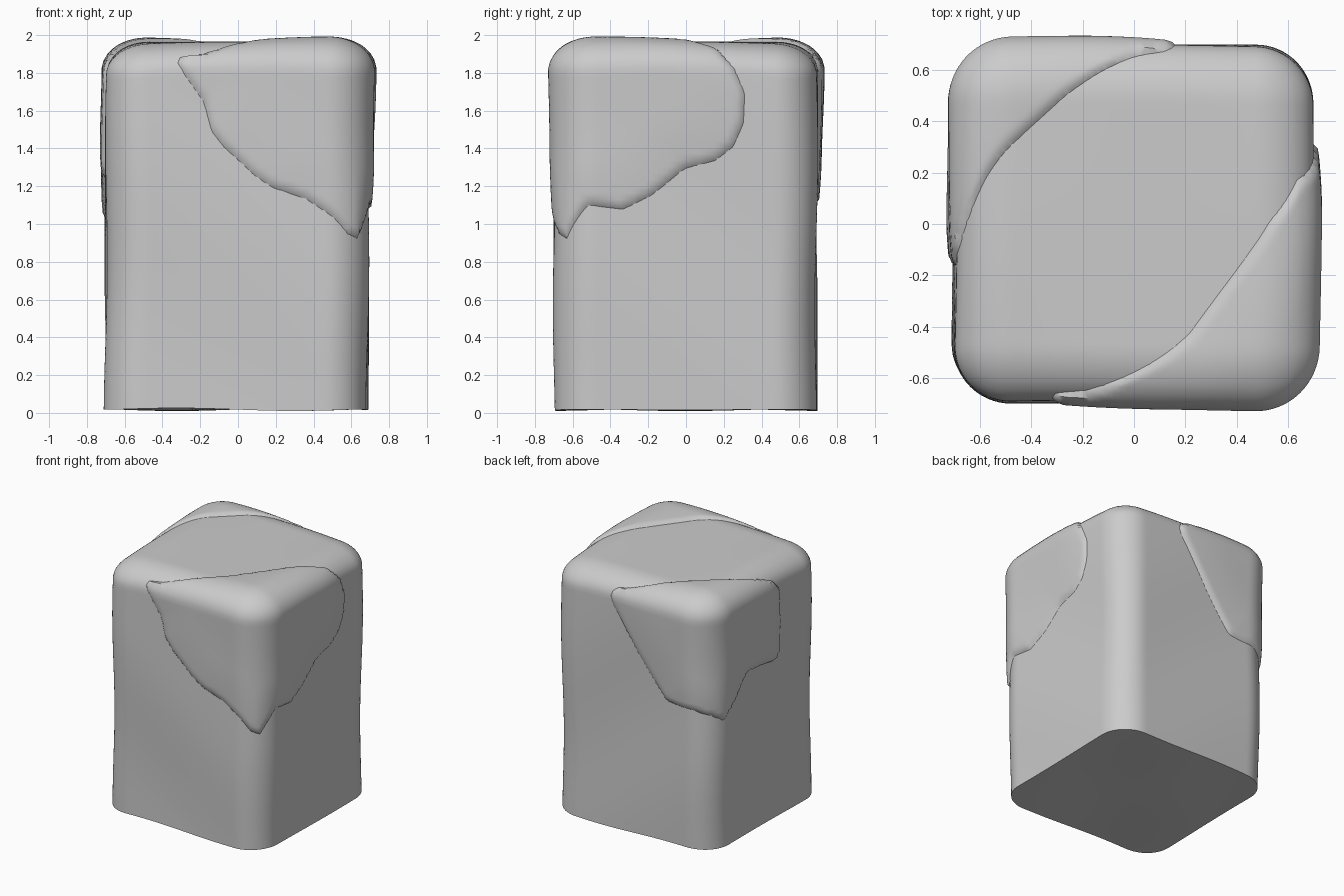
import bpy, bmesh
from math import sin, cos
from mathutils import Vector

if "Cube" in bpy.data.objects:
    bpy.data.objects.remove(bpy.data.objects["Cube"])

HALF, TOP = 0.694, 1.965
R, RZ = 0.22, 0.15      # rounding of the upright corners and of the top rim


def block_mesh():
    """Dense box with rounded sides and top, flat base and a gentle hewn wobble."""
    bm = bmesh.new()
    bmesh.ops.create_cube(bm, size=2)
    bmesh.ops.subdivide_edges(bm, edges=bm.edges[:], cuts=55, use_grid_fill=True)
    k, s = HALF - R, R / RZ
    for v in bm.verts:
        # z is stretched near the top so the rim is tighter than the corners
        z = (v.co.z + 1) / 2 * TOP
        p = Vector((v.co.x * HALF, v.co.y * HALF, max(0, z - TOP + RZ) * s))
        q = Vector((max(-k, min(k, p.x)), max(-k, min(k, p.y)), 0))
        d = p - q
        if d.length > R:
            p = q + d.normalized() * R
        x, y = p.x, p.y
        z = min(z, TOP - RZ) + p.z / s
        h = z / TOP
        drop = (0.2 if x * y > 0 else 0.1) * (x * y) ** 2 * h * h
        front = 0.025 * (1 - h) ** 2 * max(0, min(1, 0.5 - x)) * max(0, -y) / HALF
        v.co = (x + 0.007 * sin(4 * z + 3 * y) * abs(x) / HALF - 0.01 * (1 - h),
                y + 0.007 * sin(4 * z + 3 * x + 1) * abs(y) / HALF - 0.006 * (1 - h) + front,
                z + (1 - h) * (0.018 + 0.008 * sin(5 * x) * cos(4 * y)) - drop)
    bm.normal_update()
    return bm


def finish(bm, name):
    me = bpy.data.meshes.new(name)
    bm.to_mesh(me)
    bm.free()
    ob = bpy.data.objects.new(name, me)
    bpy.context.collection.objects.link(ob)
    bpy.ops.object.select_all(action='DESELECT')
    ob.select_set(True)
    bpy.context.view_layer.objects.active = ob
    bpy.ops.object.shade_smooth_by_angle(angle=0.8)


def signed_distance(p, poly):
    """Distance to a 2D polygon outline, positive inside."""
    best, inside = 9.0, False
    for a, b in zip(poly, poly[1:] + poly[:1]):
        ab, ap = b - a, p - a
        t = max(0, min(1, ap.dot(ab) / ab.dot(ab)))
        best = min(best, (ap - ab * t).length)
        if (a.y > p.y) != (b.y > p.y) and p.x < a.x + (p.y - a.y) * ab.x / ab.y:
            inside = not inside
    return best if inside else -best


def corner_cap(name, sx, sy, outline, thick):
    """Raised shell over a top corner, trimmed along the outline seen down the corner diagonal."""
    axis = Vector((sx, sy, 1))
    u = Vector((-sy, sx, 0)).normalized()
    w = axis.normalized().cross(u)
    mid = Vector((0, 0, 1))

    def flat(p):
        return Vector((p.dot(u), p.dot(w)))

    poly = [flat(Vector(p)) for p in outline]
    bm = block_mesh()
    dist = {}
    for v in bm.verts:
        dist[v] = signed_distance(flat(v.co), poly) if (v.co - mid).dot(axis) > 0.6 else -1
    # cut the mesh exactly along the outline
    cut = []
    for e in bm.edges[:]:
        a, b = e.verts
        da, db = dist[a], dist[b]
        if (da > 0) != (db > 0):
            nv = bmesh.utils.edge_split(e, a, da / (da - db))[1]
            dist[nv] = 0
            cut.append(nv)
    bmesh.ops.connect_verts(bm, verts=cut)
    bm.normal_update()
    # quick step at the rim, then a slow swell towards the middle
    for v in bm.verts:
        step = max(0, min(1, dist[v] / 0.018))
        swell = max(0, min(1, dist[v] / 0.2))
        v.co += v.normal * (-0.01 + 0.025 * step + (thick - 0.015) * swell * (2 - swell))
    bmesh.ops.delete(bm, geom=[v for v in bm.verts if dist[v] < 0], context='VERTS')
    finish(bm, name)


# main block
finish(block_mesh(), "stone_block")

# front right cap: front face, right face, then back over the top
corner_cap("front_right_cap", 1, -1, [
    (-.29, -.68, 1.91), (-.32, -.69, 1.87), (-.3, -.69, 1.8), (-.19, -.69, 1.64),
    (-.15, -.69, 1.48), (-.09, -.69, 1.4), (.08, -.69, 1.24), (.17, -.69, 1.18),
    (.35, -.69, 1.12), (.57, -.67, .94), (.63, -.63, .91), (.68, -.51, 1.08),
    (.69, -.33, 1.07), (.69, -.18, 1.15), (.69, -.01, 1.29), (.69, .16, 1.33),
    (.69, .26, 1.4), (.69, .32, 1.52), (.69, .33, 1.68), (.68, .28, 1.81),
    (.63, .18, 1.92), (.52, .02, 1.96), (.4, -.15, 1.96), (.2, -.42, 1.96),
    (0, -.57, 1.95), (-.17, -.64, 1.91)], 0.034)

# back left cap: back face, left face, then over the top
corner_cap("back_left_cap", -1, 1, [
    (.14, .68, 1.89), (.18, .69, 1.82), (.16, .69, 1.75), (.05, .69, 1.58),
    (-.08, .69, 1.4), (-.31, .69, 1.12), (-.46, .69, 1.1), (-.58, .65, 1.07),
    (-.67, .5, .97), (-.69, .38, 1.1), (-.69, .24, 1.26), (-.69, .05, 1.25),
    (-.69, -.12, 1.22), (-.69, -.17, 1.28), (-.69, -.18, 1.5), (-.69, -.17, 1.78),
    (-.67, -.1, 1.86), (-.64, .02, 1.91), (-.57, .18, 1.95), (-.4, .36, 1.96),
    (-.2, .54, 1.96), (0, .64, 1.91)], 0.034)
